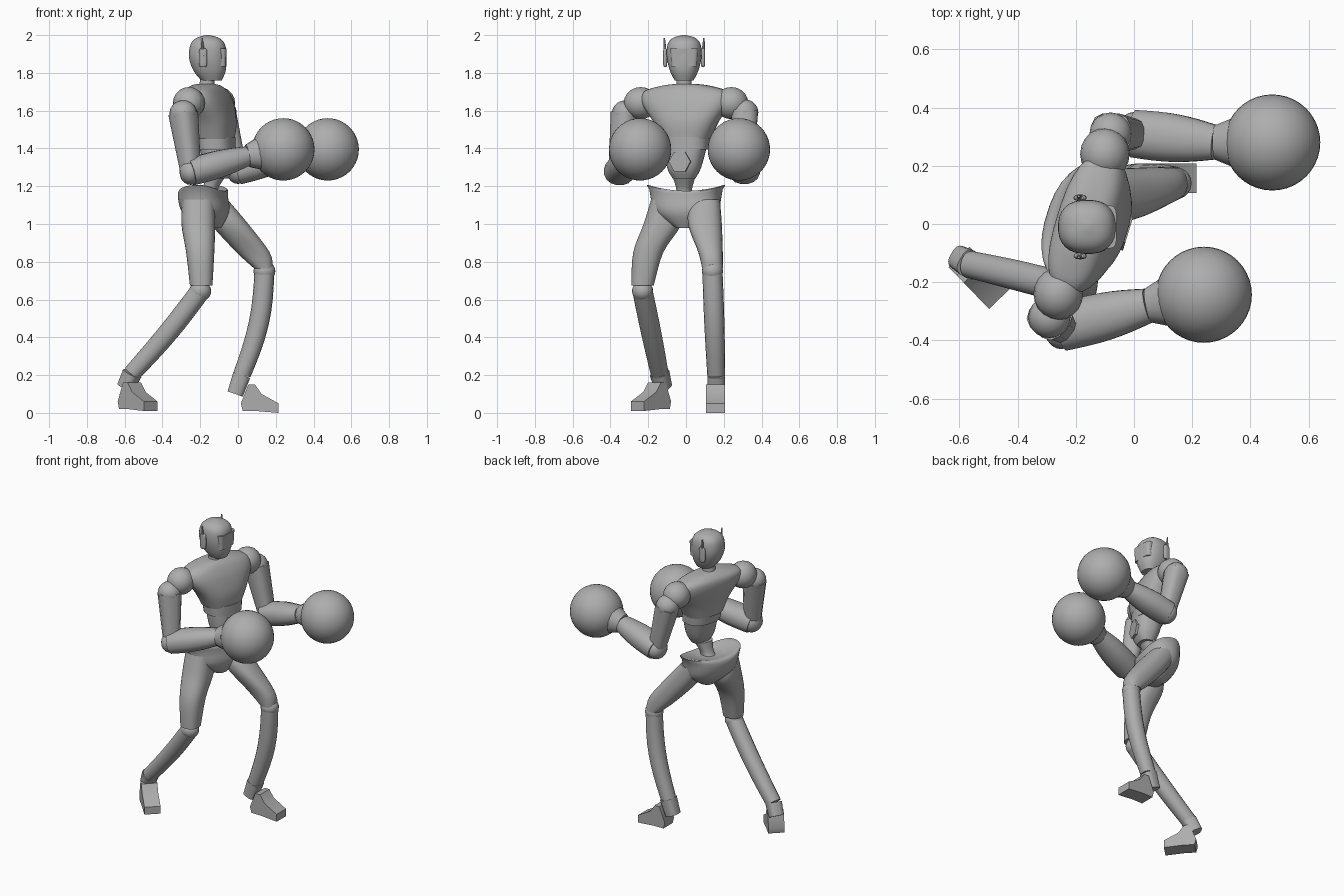
import bpy
import bmesh
import math
from mathutils import Matrix, Vector

if "Cube" in bpy.data.objects:
    bpy.data.objects.remove(bpy.data.objects["Cube"], do_unlink=True)

material = bpy.data.materials.new("plain grey")
material.use_nodes = True
grey = (.42, .42, .42, 1)
material.diffuse_color = grey
material.node_tree.nodes["Principled BSDF"].inputs["Base Color"].default_value = grey
parts = []


def finish(name, bm):
    """Turn a bmesh into a named, coloured object."""
    bmesh.ops.recalc_face_normals(bm, faces=bm.faces)
    mesh = bpy.data.meshes.new(name)
    bm.to_mesh(mesh)
    bm.free()
    mesh.materials.append(material)
    obj = bpy.data.objects.new(name, mesh)
    bpy.context.collection.objects.link(obj)
    parts.append(obj)
    return obj


def skin(name, loops):
    """Bridge a list of point loops and cap both ends."""
    bm = bmesh.new()
    loops = [[bm.verts.new(point) for point in loop] for loop in loops]
    sides = len(loops[0])
    for low, high in zip(loops, loops[1:]):
        for i in range(sides):
            j = (i + 1) % sides
            bm.faces.new((low[i], low[j], high[j], high[i]))
    bm.faces.new(loops[0])
    bm.faces.new(loops[-1])
    return finish(name, bm)


def ring(centre, u, v, sides, power):
    """Superellipse loop around centre, with half axes u and v."""
    points = []
    for step in range(sides):
        angle = math.tau * (step + .5) / sides
        c, s = math.cos(angle), math.sin(angle)
        points.append(centre + u * math.copysign(abs(c) ** (2 / power), c)
                      + v * math.copysign(abs(s) ** (2 / power), s))
    return points


def smooth_path(keys, steps=4):
    """Curve through the keys, with a few points between each pair."""
    keys = [Vector(key) for key in keys]
    padded = [keys[0], *keys, keys[-1]]
    path = []
    for a, b, c, d in zip(padded, padded[1:], padded[2:], padded[3:]):
        for step in range(steps):
            t = step / steps
            path.append(b + (c - a) * (t / 2) + (a - b * 2.5 + c * 2 - d / 2) * t ** 2
                        + (b * 3 - a - c * 3 + d) * (t ** 3 / 2))
    return path + [keys[-1]]


def body(name, keys, yaw=0, power=2.4):
    """Upright smooth form from level rings: x, y, height, half depth, half width."""
    turn = Matrix.Rotation(math.radians(yaw), 3, "Z")
    return skin(name, [
        ring(Vector((x, y, z)), turn @ Vector((depth, 0, 0)), turn @ Vector((0, width, 0)), 28, power)
        for x, y, z, depth, width in smooth_path(keys)])


def limb(name, start, end, first, last, bow=0, bulge=0, flat=1, sides=16, power=2.2):
    """Tapered tube between two joints; it may bow forward or bulge midway."""
    axis = (end - start).normalized()
    across = axis.cross(Vector((0, 0, 1))).normalized()
    upward = across.cross(axis)
    loops = []
    for step in range(9):
        t = step / 8
        swell = math.sin(math.pi * t)
        radius = first + (last - first) * t + bulge * swell
        centre = start.lerp(end, t) + Vector((bow * swell, 0, 0))
        loops.append(ring(centre, across * radius, upward * radius * flat, sides, power))
    return skin(name, loops)


def ball(name, centre, size, segments=20):
    """Ellipsoid with the given radii."""
    bm = bmesh.new()
    bmesh.ops.create_uvsphere(bm, u_segments=segments, v_segments=segments // 2, radius=1)
    bmesh.ops.scale(bm, vec=size, verts=bm.verts)
    bmesh.ops.translate(bm, vec=centre, verts=bm.verts)
    return finish(name, bm)


def plate(name, outline, half, place):
    """Thicken an upright outline sideways by half each way, then place it."""
    return skin(name, [[place @ Vector((x, side * half, z)) for x, z in outline] for side in (-1, 1)])


def turned(degrees):
    return Matrix.Rotation(math.radians(degrees), 4, "Z")


TWIST = -17

# Head, neck and face visor
body("head", [(-.14, -.01, 1.76, .055, .05), (-.15, -.01, 1.81, .085, .075),
              (-.16, -.01, 1.88, .1, .092), (-.16, -.01, 1.95, .092, .088),
              (-.16, -.01, 1.985, .06, .06), (-.16, -.01, 2, .01, .01)])
body("visor", [(-.1, -.01, 1.835, .037, .068), (-.1, -.01, 1.93, .04, .074)], power=5)
body("neck", [(-.16, -.01, 1.69, .06, .06), (-.165, -.01, 1.74, .04, .04),
              (-.155, -.01, 1.8, .04, .045)])

# Chest, ribbed middle, abdomen and waist, turned with the leading shoulder
body("chest", [(-.125, 0, 1.45, .1, .13), (-.13, 0, 1.54, .11, .175), (-.155, 0, 1.64, .11, .24),
               (-.17, 0, 1.7, .095, .23), (-.17, 0, 1.73, .07, .14), (-.17, 0, 1.74, .05, .07)],
     TWIST, 2.5)
body("middle_band", [(-.115, 0, 1.395, .095, .12), (-.12, 0, 1.46, .1, .125)], TWIST)
body("abdomen", [(-.1, -.01, 1.24, .045, .06), (-.1, -.01, 1.3, .075, .09),
                 (-.11, 0, 1.41, .09, .11)], TWIST)
body("waist", [(-.17, -.01, 1.13, .06, .05), (-.15, -.01, 1.18, .04, .04),
               (-.12, -.01, 1.25, .05, .06)], TWIST)

# Six-sided buckle on the front of the abdomen
hexagon = [(.06 * math.cos(k * math.tau / 6), .06 * math.sin(k * math.tau / 6)) for k in range(6)]
plate("buckle", hexagon, .015, Matrix.Translation((-.035, -.03, 1.33)) @ turned(TWIST + 90))

# Pelvis, its rim rising toward both hips
pelvis = body("pelvis", [(-.15, 0, .98, .06, .05), (-.17, 0, 1.06, .115, .165),
                         (-.185, 0, 1.14, .12, .19), (-.18, 0, 1.175, .105, .205),
                         (-.17, 0, 1.16, .05, .08)], TWIST)
for vertex in pelvis.data.vertices:
    if vertex.co.z > 1.15:
        vertex.co.z += .8 * vertex.co.y ** 2

# Thighs, blending into the pelvis
body("left_thigh", [(.135, .14, .765, .05, .055), (.08, .13, .85, .088, .065),
                    (-.045, .1, 1, .1, .09), (-.14, .1, 1.13, .085, .08)])
body("right_thigh", [(-.195, -.23, .675, .06, .06), (-.2, -.2, .85, .075, .08),
                     (-.21, -.125, 1, .09, .1), (-.21, -.11, 1.13, .085, .075)])

# Joint positions of the two sides in the fighting stance
JOINTS = {
    "left": dict(side=1, shoulder=(-.1, .24, 1.64), cap=(-.08, .31, 1.59),
                 elbow=(0, .31, 1.28), wrist=(.28, .28, 1.36), glove=(.475, .28, 1.395),
                 knee=(.14, .14, .75), ankle=(.02, .16, .2), bow=.03,
                 heel=(-.015, .16, .1), sole=(.045, .157, 0), foot_turn=0),
    "right": dict(side=-1, shoulder=(-.26, -.24, 1.64), cap=(-.29, -.32, 1.585),
                  elbow=(-.25, -.355, 1.275), wrist=(.05, -.28, 1.36), glove=(.24, -.243, 1.395),
                  knee=(-.2, -.23, .645), ankle=(-.56, -.14, .21), bow=.012,
                  heel=(-.595, -.12, .135), sole=(-.58, -.135, .01), foot_turn=-46),
}
FOOT = [(-.03, .05), (.01, .15), (.045, .15), (.08, .1), (.17, .05), (.17, 0), (.05, .01), (-.02, .01)]

for name, joints in JOINTS.items():
    at = {key: Vector(value) for key, value in joints.items() if isinstance(value, tuple)}

    # Ear pad with a thin upright fin
    ear = Vector((-.185, joints["side"] * .1 - .01, 1.88))
    body(name + "_ear", [(ear.x, ear.y, ear.z + rise, depth, depth / 2)
                         for rise, depth in ((-.05, .012), (-.035, .021), (.035, .021), (.05, .012))])
    fin_tip = ear + Vector((-.005, joints["side"] * .005, .105))
    limb(name + "_ear_fin", ear, fin_tip, .012, .004, sides=8)

    # Arm
    ball(name + "_shoulder", at["shoulder"], (.085, .09, .085))
    ball(name + "_shoulder_cap", at["cap"], (.073, .073, .07))
    limb(name + "_upper_arm", at["cap"], at["elbow"], .072, .05, sides=12, power=2.8)
    ball(name + "_elbow", at["elbow"], (.06, .075, .068))
    limb(name + "_forearm", at["elbow"], at["wrist"], .083, .06, bulge=.012, flat=.87)

    # Round glove on a flared cuff
    limb(name + "_cuff", at["wrist"], at["wrist"].lerp(at["glove"], .5), .06, .1)
    ball(name + "_glove", at["glove"], (.165, .165, .165), 40)

    # Lower leg with a cut-off heel
    ball(name + "_knee", at["knee"], (.058, .056, .054))
    limb(name + "_shin", at["knee"], at["ankle"], .053, .047, bow=joints["bow"], bulge=.003)
    limb(name + "_heel", at["ankle"], at["heel"], .048, .043, power=3)
    plate(name + "_foot", FOOT, .05, Matrix.Translation(at["sole"]) @ turned(joints["foot_turn"]))

# Smooth shading, keeping hard edges
bpy.ops.object.select_all(action="DESELECT")
for part in parts:
    part.select_set(True)
bpy.context.view_layer.objects.active = parts[0]
bpy.ops.object.shade_smooth_by_angle(angle=math.radians(38))
